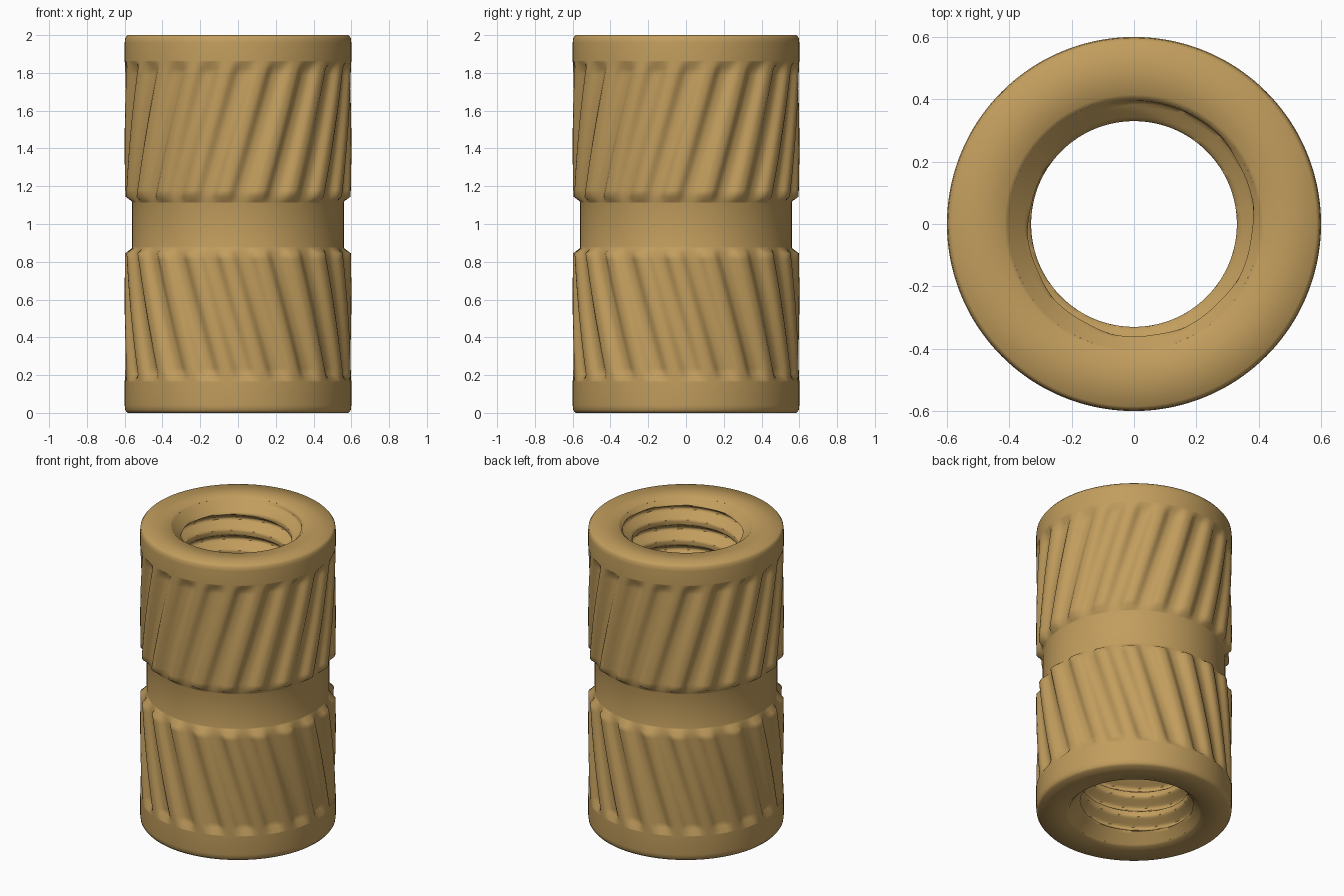
import bpy, math

if "Cube" in bpy.data.objects:
    bpy.data.objects.remove(bpy.data.objects["Cube"])

RIDGES = 20            # knurl ridges per band
SEG = RIDGES * 12      # segments around the body
BORE_SEG = RIDGES * 6  # segments around the bore
PITCH = 0.137          # internal thread pitch
CREST, ROOT = 0.33, 0.395
MOUTH, CONE = 0.415, 1.06   # countersink radius and slope

brass = bpy.data.materials.new("brass")
brass.diffuse_color = (0.54, 0.34, 0.11, 1)
brass.use_nodes = True
brass.node_tree.nodes["Principled BSDF"].inputs["Base Color"].default_value = brass.diffuse_color


def smoothstep(t):
    t = max(0.0, min(1.0, t))
    return t * t * (3 - 2 * t)


def tube(name, rows, segs, angle):
    """rows: (z, twist, radius function of the angle)"""
    verts, faces = [], []
    for z, twist, radius in rows:
        for i in range(segs):
            a = 2 * math.pi * i / segs - math.pi / 2
            r = radius(a)
            verts.append((r * math.cos(a + twist), r * math.sin(a + twist), z))
    for j in range(len(rows) - 1):
        for i in range(segs):
            k = (i + 1) % segs
            faces.append((j * segs + i, j * segs + k,
                          (j + 1) * segs + k, (j + 1) * segs + i))
    mesh = bpy.data.meshes.new(name)
    mesh.from_pydata(verts, [], faces)
    mesh.materials.append(brass)
    ob = bpy.data.objects.new(name, mesh)
    bpy.context.collection.objects.link(ob)
    bpy.context.view_layer.objects.active = ob
    ob.select_set(True)
    bpy.ops.object.shade_smooth_by_angle(angle=math.radians(angle))
    ob.select_set(False)
    return ob


def plain(r):
    return lambda a: r


def knurl(depth):
    # broad rounded ridge, narrower groove
    def radius(a):
        wave = 0.5 + 0.5 * math.cos(RIDGES * (a + math.pi / 2 - 0.07))
        return 0.6 - depth * smoothstep(wave)
    return radius


def knurl_rows(z0, z1, lean, cap_low):
    """Slanted grooves running out into the cap, open to the waist"""
    rows = []
    for i in range(21):
        z = z0 + (z1 - z0) * i / 20
        from_cap = (z - z0) if cap_low else (z1 - z)
        rows.append((z, lean * (z - (z0 if cap_low else z1)),
                     knurl(0.03 * smoothstep(from_cap / 0.035))))
    return rows


# Outer body: bottom rim, lower knurl, waist, upper knurl, top rim
LIP = 0.01
rows = [(LIP, 0, plain(MOUTH - CONE * LIP)), (0, 0, plain(MOUTH)), (0, 0, plain(0.585)),
        (0.015, 0, plain(0.597)), (0.04, 0, plain(0.6)), (0.165, 0, plain(0.6))]
rows += knurl_rows(0.17, 0.845, -0.5, True)
low_twist = -0.5 * 0.675
rows += [(0.872, low_twist, plain(0.562)), (0.88, low_twist, plain(0.56))]
up_twist = -0.5 * 0.715
rows += [(1.11, up_twist, plain(0.56)), (1.118, up_twist, plain(0.562))]
rows += knurl_rows(1.145, 1.86, 0.5, False)
rows += [(1.865, 0, plain(0.6)), (1.96, 0, plain(0.6)), (1.985, 0, plain(0.597)),
         (2, 0, plain(0.585)), (2, 0, plain(MOUTH)),
         (2 - LIP, 0, plain(MOUTH - CONE * LIP))]
tube("knurled_body", rows, SEG, 80)


# Threaded bore: helical groove breaking out through a countersink at each mouth
def thread(z):
    cone = MOUTH - CONE * min(z, 2 - z)

    def radius(a):
        turn = (z - 1.94) / PITCH - (a + 0.35) / (2 * math.pi)
        d = abs(turn - round(turn))                # 0 at groove centre, 0.5 at crest
        groove = max(0.0, min(1.0, (0.375 - d) / 0.3125))
        return max(cone, CREST + (ROOT - CREST) * groove)
    return radius


N = 240
bore = []
for i in range(N + 1):
    z = 2 - LIP - (2 - 2 * LIP) * i / N
    bore.append((z, 0, thread(z)))
tube("threaded_bore", bore, BORE_SEG, 50)
